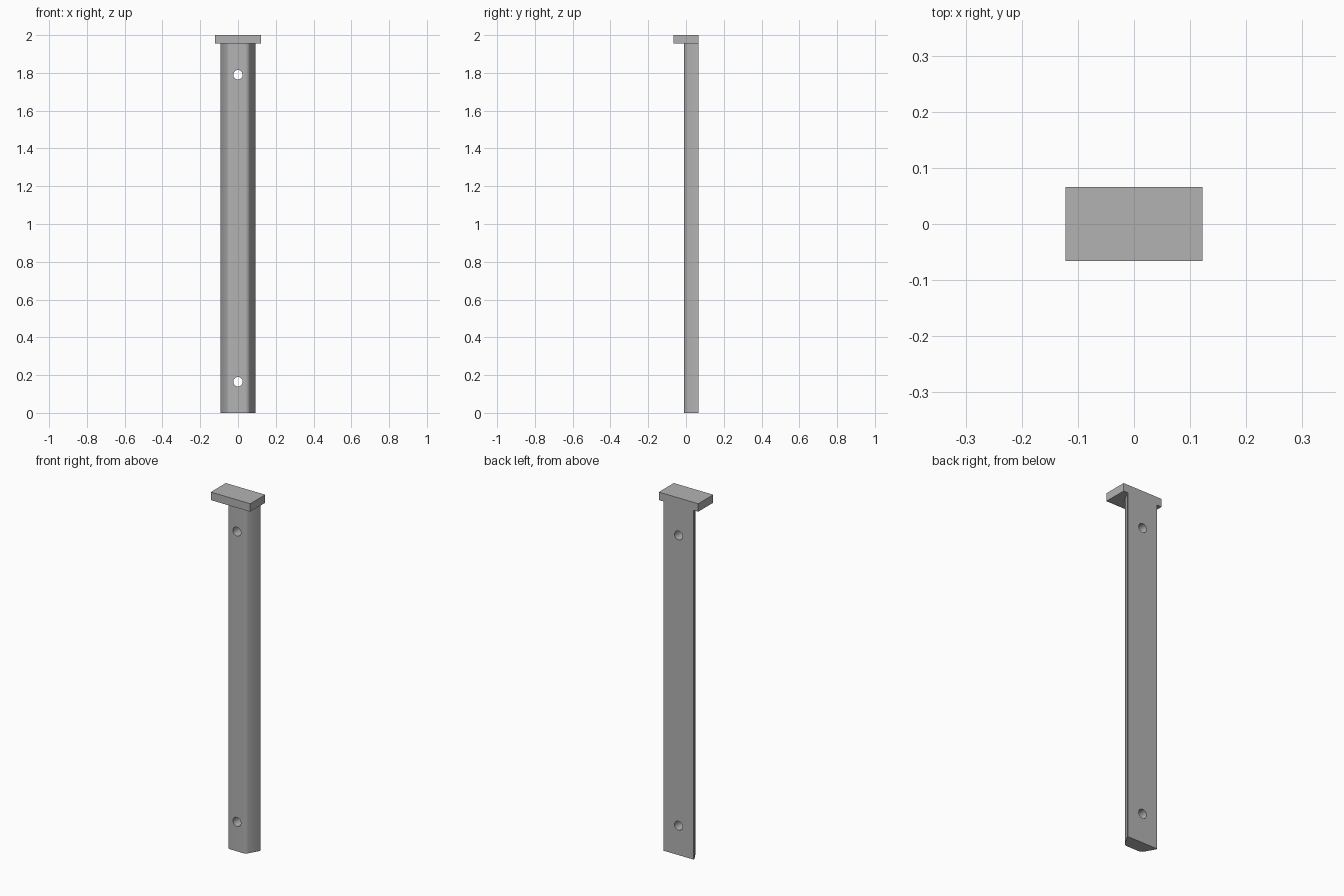
import bpy, bmesh, math
from mathutils import Vector

if "Cube" in bpy.data.objects:
    bpy.data.objects.remove(bpy.data.objects["Cube"])

grey = bpy.data.materials.new("grey")
grey.diffuse_color = (0.45, 0.45, 0.45, 1)
grey.use_nodes = True
grey.node_tree.nodes["Principled BSDF"].inputs["Base Color"].default_value = grey.diffuse_color


def make_object(name, bm):
    bmesh.ops.recalc_face_normals(bm, faces=bm.faces)
    mesh = bpy.data.meshes.new(name)
    bm.to_mesh(mesh)
    bm.free()
    mesh.materials.append(grey)
    obj = bpy.data.objects.new(name, mesh)
    bpy.context.collection.objects.link(obj)
    return obj


def extrude_profile(name, points, z0, z1):
    bm = bmesh.new()
    face = bm.faces.new([bm.verts.new((x, y, z0)) for x, y in points])
    new = bmesh.ops.extrude_face_region(bm, geom=[face])["geom"]
    bmesh.ops.translate(bm, vec=(0, 0, z1 - z0),
                        verts=[v for v in new if isinstance(v, bmesh.types.BMVert)])
    return make_object(name, bm)


# Bar: flat back, sloped sides, rounded front corners
BACK, FRONT, HALF, TOP = 0.066, -0.01, 0.093, 1.955
edge = Vector((HALF, 0.059))
corner = Vector((0.054, FRONT))
slope = (edge - corner).normalized()
setback = 0.0165
turn = math.acos(-slope.x)                    # interior angle at the corner
radius = setback * math.tan(turn / 2)
centre = Vector((corner.x - setback, FRONT + radius))
sweep = math.pi - turn
arc = [(centre.x + radius * math.sin(sweep * (1 - i / 6)),
        centre.y - radius * math.cos(sweep * (1 - i / 6))) for i in range(7)]
right_half = [(HALF, BACK), tuple(edge)] + arc
bar = extrude_profile("bar", right_half + [(-x, y) for x, y in reversed(right_half)], 0, TOP)

# Screw holes through the bar
for z in (0.165, 1.79):
    bpy.ops.mesh.primitive_cylinder_add(vertices=32, radius=0.025, depth=0.4,
                                        location=(0, 0.03, z), rotation=(math.pi / 2, 0, 0))
    cutter = bpy.context.object
    cutter.name = "hole_cutter"
    cutter.data.materials.append(grey)
    cut = bar.modifiers.new("hole", "BOOLEAN")
    cut.operation, cut.solver, cut.object = "DIFFERENCE", "EXACT", cutter
    bpy.context.view_layer.objects.active = bar
    bpy.ops.object.modifier_apply(modifier=cut.name)
    bpy.data.objects.remove(cutter)

bpy.ops.object.select_all(action="DESELECT")
bar.select_set(True)
bpy.context.view_layer.objects.active = bar
bpy.ops.object.shade_smooth_by_angle(angle=math.radians(30))

# Rectangular cap plate
extrude_profile("cap_plate", [(-0.122, -BACK), (0.122, -BACK), (0.122, BACK), (-0.122, BACK)], TOP, 2)
